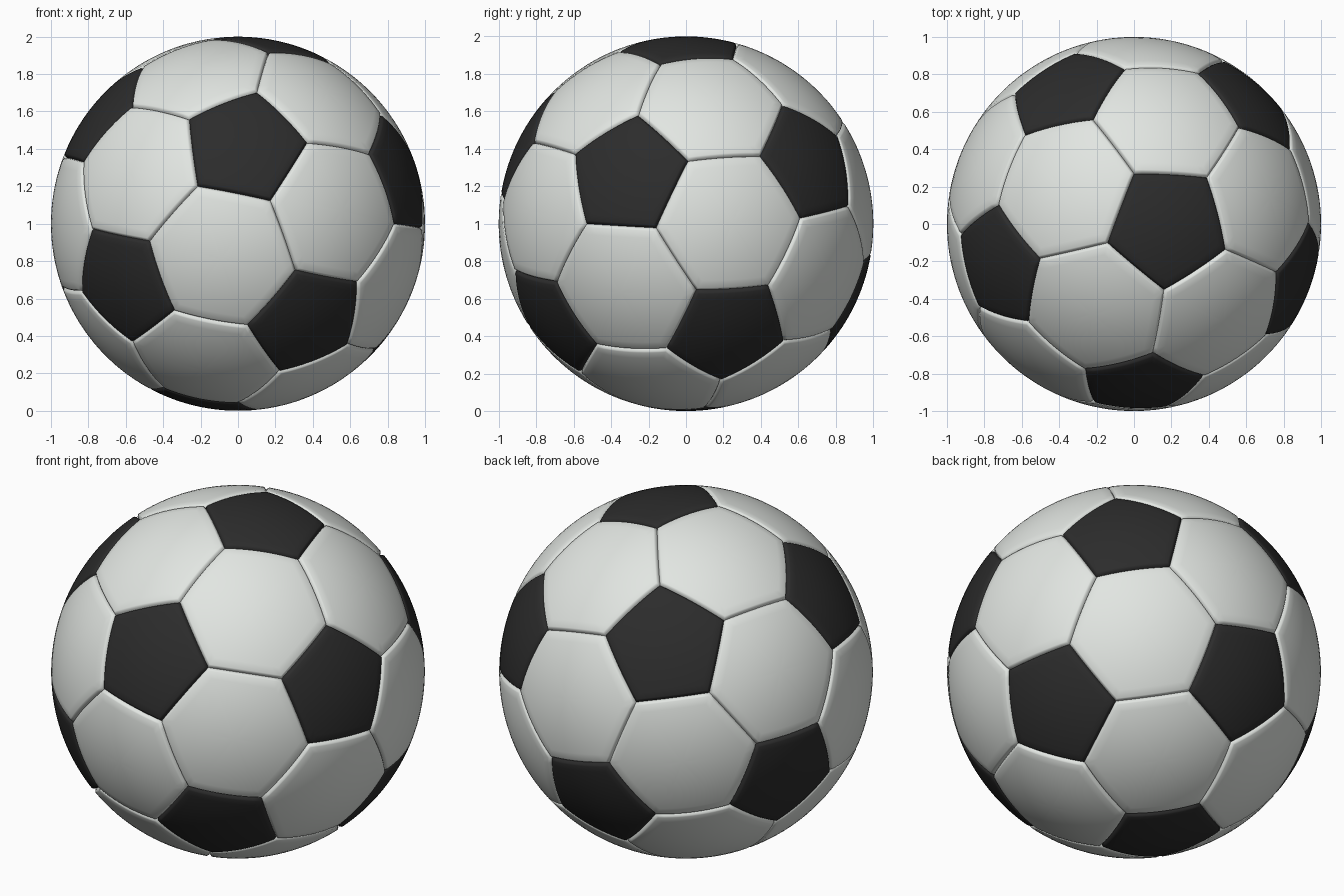
import bpy, bmesh, math
from mathutils import Vector
from itertools import combinations

if "Cube" in bpy.data.objects:
    bpy.data.objects.remove(bpy.data.objects["Cube"])

CENTRE = Vector((0, 0, 1))
SEGS, RINGS = 10, 8                      # points per panel side, rings per panel
RIM = [(0.018, 1.0), (0.012, 0.9975), (0.005, 0.991), (0.0, 0.981)]  # (inset, radius)


def material(name, rgb):
    m = bpy.data.materials.new(name)
    m.diffuse_color = (*rgb, 1)
    m.use_nodes = True
    m.node_tree.nodes["Principled BSDF"].inputs["Base Color"].default_value = m.diffuse_color
    return m


# Orientation of the ball: directions of three neighbouring black panels
top, front, right = (Vector(v).normalized() for v in
                     ((0.19, -0.009, 0.982), (0.036, -0.902, 0.430), (0.905, -0.33, 0.27)))
n = (top + front + right).normalized()
u = top - (front + right) / 2
u = (u - n * u.dot(n)).normalized()
w = n.cross(u)
if w.dot(front - right) < 0:
    w = -w

# Twelve icosahedron corners (black panel centres)
k = 0.794654
s = math.sqrt(1 - k * k)
tri = [n * k + (u * math.cos(a) + w * math.sin(a)) * s
       for a in (0, 2 * math.pi / 3, 4 * math.pi / 3)]
g = (math.sqrt(5) - 1) / 2
half = tri + [(tri[i - 1] + tri[i - 2]) * g - tri[i] for i in range(3)]
corners = half + [-v for v in half]


def adjacent(a, b):
    return 0.3 < a.dot(b) < 0.6


def sorted_round(points):
    """Order points counter-clockwise as seen from outside."""
    c = sum(points, Vector()) / len(points)
    e1 = (points[0] - c).normalized()
    e2 = c.normalized().cross(e1)
    return sorted(points, key=lambda p: math.atan2((p - c).dot(e2), (p - c).dot(e1)))


def add_panel(bm, points):
    """Domed panel with a rounded rim that dips into the seam."""
    pts = [p for p in sorted_round(points)]
    scale = 1 / pts[0].length
    pts = [p * scale for p in pts]
    c = sum(pts, Vector()) / len(pts)
    apothem = ((pts[0] + pts[1]) / 2 - c).length
    outline = [pts[i].lerp(pts[(i + 1) % len(pts)], j / SEGS)
               for i in range(len(pts)) for j in range(SEGS)]
    t0 = 1 - RIM[0][0] / apothem
    levels = [(t0 * i / RINGS, 1.0) for i in range(1, RINGS)]
    levels += [(1 - inset / apothem, r) for inset, r in RIM]
    mid = bm.verts.new(CENTRE + c.normalized())
    prev, m = None, len(outline)
    for t, r in levels:
        ring = [bm.verts.new(CENTRE + c.lerp(p, t).normalized() * r) for p in outline]
        for i in range(m):
            j = (i + 1) % m
            if prev is None:
                bm.faces.new((mid, ring[i], ring[j]))
            else:
                bm.faces.new((prev[i], ring[i], ring[j], prev[j]))
        prev = ring


def build(name, panels, mat):
    bm = bmesh.new()
    for p in panels:
        add_panel(bm, p)
    for f in bm.faces:
        f.smooth = True
    me = bpy.data.meshes.new(name)
    bm.to_mesh(me)
    bm.free()
    me.materials.append(mat)
    bpy.context.collection.objects.link(bpy.data.objects.new(name, me))


# Black five-sided panels around each corner
pentagons = [[(v * 2 + q) / 3 for q in corners if adjacent(v, q)] for v in corners]
build("black_panels", pentagons, material("black leather", (0.025, 0.025, 0.025)))

# White six-sided panels on each triangle of corners
hexagons = [[(p * 2 + q) / 3 for p in t for q in t if p is not q]
            for t in combinations(corners, 3)
            if all(adjacent(a, b) for a, b in combinations(t, 2))]
build("white_panels", hexagons, material("white leather", (0.76, 0.79, 0.76)))
